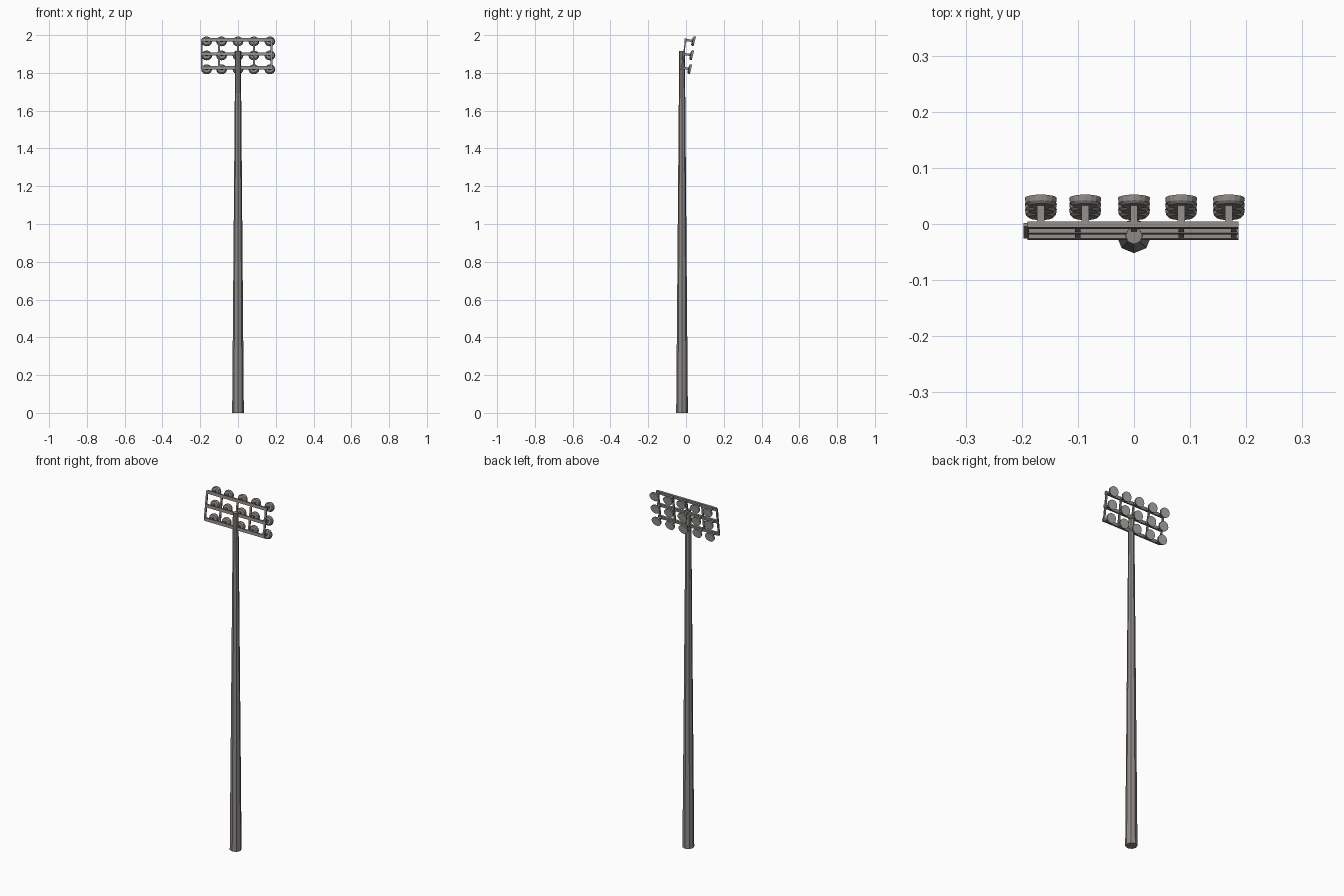
import bpy, bmesh, math
from mathutils import Matrix, Vector

if "Cube" in bpy.data.objects:
    bpy.data.objects.remove(bpy.data.objects["Cube"])


def material(name, rgb):
    m = bpy.data.materials.new(name)
    m.diffuse_color = (*rgb, 1)
    m.use_nodes = True
    m.node_tree.nodes["Principled BSDF"].inputs["Base Color"].default_value = m.diffuse_color
    return m


STEEL = material("grey steel", (0.27, 0.25, 0.24))
LENS = material("pale lens", (0.42, 0.44, 0.41))


def finish(bm, name, mats):
    me = bpy.data.meshes.new(name)
    bmesh.ops.recalc_face_normals(bm, faces=bm.faces)
    bm.to_mesh(me)
    bm.free()
    for m in mats:
        me.materials.append(m)
    ob = bpy.data.objects.new(name, me)
    bpy.context.collection.objects.link(ob)
    return ob


def box(name, size, matrix):
    bm = bmesh.new()
    bmesh.ops.create_cube(bm, size=1, matrix=matrix @ Matrix.Diagonal((*size, 1)))
    return finish(bm, name, [STEEL])


# Tapered octagonal pole, one corner facing the front
bm = bmesh.new()
bmesh.ops.create_cone(bm, cap_ends=True, segments=8, radius1=0.031, radius2=0.015, depth=1.915,
                      matrix=Matrix.Translation((0, -0.021, 0.9575)))
finish(bm, "pole", [STEEL])

# The lamp rack leans forward at the top
TILT = math.radians(-7.7)
RACK = Matrix.Translation((0, -0.012, 1.9)) @ Matrix.Rotation(TILT, 4, 'X')
ROWS = (-0.074, 0, 0.075)

# Uprights
for x in (-0.192, -0.1, 0, 0.084, 0.178):
    box("upright", (0.01, 0.007, 0.16), RACK @ Matrix.Translation((x, 0, 0)))


def lamp(matrix):
    # Lamp head: closed shallow drum, profile (radius, distance) turned about its axis
    bm = bmesh.new()
    rings = []
    for r, d in ((0.022, 0), (0.027, 0.005), (0.0285, 0.015)):
        rings.append([bm.verts.new(matrix @ Vector((r * math.cos(a), d, r * 0.92 * math.sin(a))))
                      for a in (2 * math.pi * i / 16 for i in range(16))])
    for a, b in zip(rings, rings[1:]):
        for i in range(16):
            j = (i + 1) % 16
            bm.faces.new((a[i], a[j], b[j], b[i]))
    bm.faces.new(rings[0])
    bm.faces.new(rings[-1]).material_index = 1
    finish(bm, "lamp_head", [STEEL, LENS])


# Rails, each with five lamps on stems
for z in ROWS:
    box("rail", (0.376, 0.011, 0.017), RACK @ Matrix.Translation((-0.002, 0, z)))
    for x in (-0.166, -0.087, 0, 0.084, 0.169):
        base = RACK @ Matrix.Translation((x, 0, z))
        box("lamp_stem", (0.013, 0.034, 0.012), base @ Matrix.Translation((0, 0.019, 0)))
        lamp(base @ Matrix.Translation((0, 0.034, 0)) @ Matrix.Rotation(math.radians(-6), 4, 'X'))
